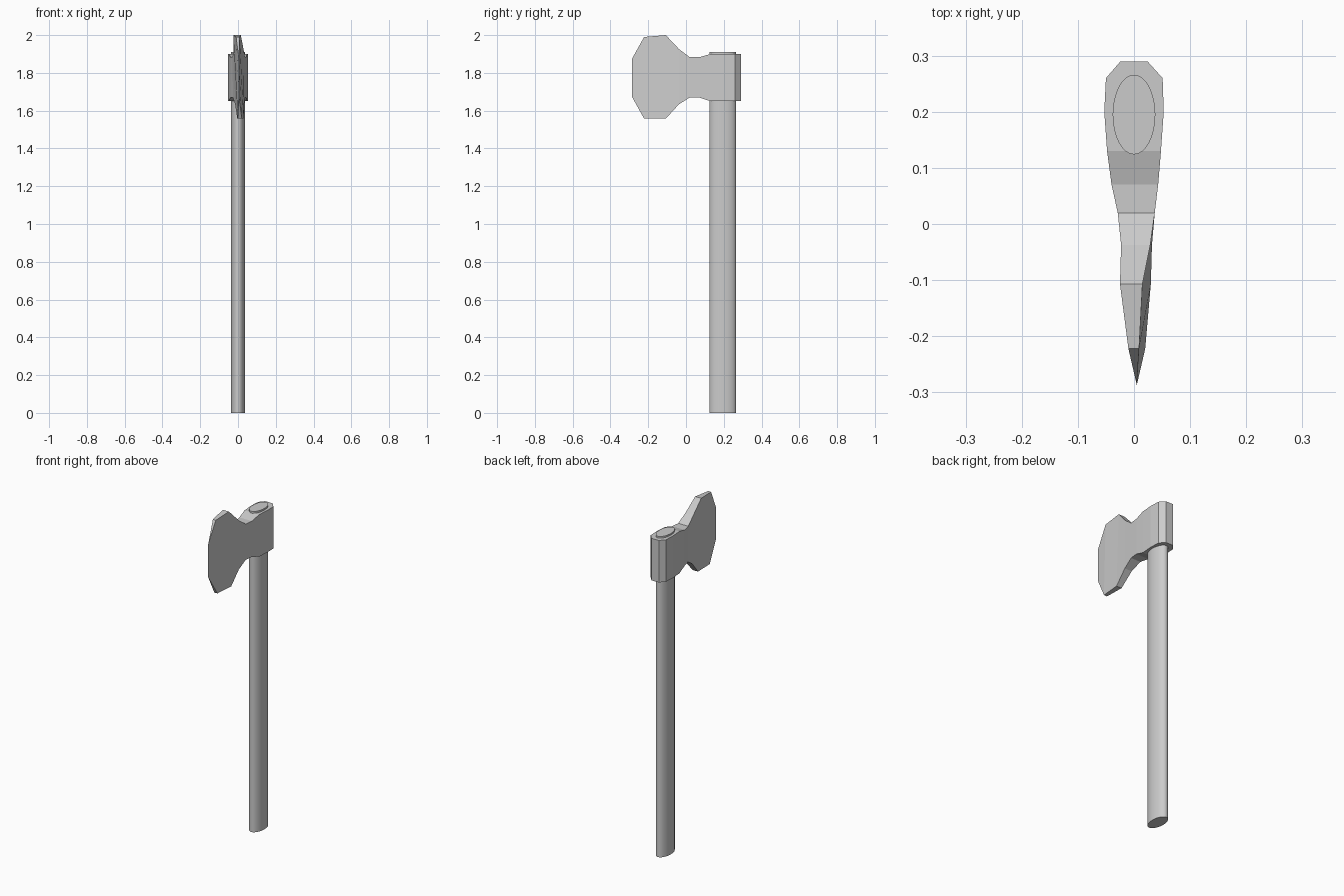
import bpy, bmesh

# Handle: long oval shaft
bpy.ops.mesh.primitive_cylinder_add(vertices=32, radius=1, depth=1.91, location=(0, 0.195, 0.955))
handle = bpy.context.object
handle.name = "handle"
handle.scale = (0.038, 0.071, 1)
bpy.ops.object.transform_apply(location=False, rotation=False, scale=True)
bpy.ops.object.shade_smooth_by_angle(angle=0.6)

# Head: four-cornered sections from poll to cutting edge
# y, z low, z high, left/right x at bottom, left/right x at top
sections = [
    (0.29, 1.65, 1.90, -0.024, 0.024, -0.024, 0.024),
    (0.26, 1.65, 1.90, -0.050, 0.051, -0.050, 0.051),
    (0.20, 1.65, 1.90, -0.053, 0.053, -0.053, 0.053),
    (0.13, 1.65, 1.90, -0.048, 0.048, -0.048, 0.048),
    (0.07, 1.67, 1.883, -0.040, 0.043, -0.040, 0.043),
    (0.02, 1.67, 1.883, -0.027, 0.037, -0.029, 0.037),
    (-0.037, 1.634, 1.926, -0.015, 0.032, -0.023, 0.029),
    (-0.107, 1.558, 2.00, -0.004, 0.030, -0.025, 0.015),
    (-0.222, 1.558, 1.99, -0.001, 0.020, -0.010, 0.009),
    (-0.287, 1.675, 1.873, 0.005, 0.005, 0.005, 0.005),
]
bm = bmesh.new()
rings = []
for y, z0, z1, bl, br, tl, tr in sections:
    rings.append([bm.verts.new(p) for p in
                  ((bl, y, z0), (br, y, z0), (tr, y, z1), (tl, y, z1))])
for a, b in zip(rings, rings[1:]):
    for i in range(4):
        j = (i + 1) % 4
        bm.faces.new((a[i], a[j], b[j], b[i]))
bm.faces.new(rings[0])
bmesh.ops.remove_doubles(bm, verts=bm.verts, dist=0.0005)
bmesh.ops.recalc_face_normals(bm, faces=bm.faces)
mesh = bpy.data.meshes.new("axe_head")
bm.to_mesh(mesh)
bm.free()
head = bpy.data.objects.new("axe_head", mesh)
bpy.context.collection.objects.link(head)
